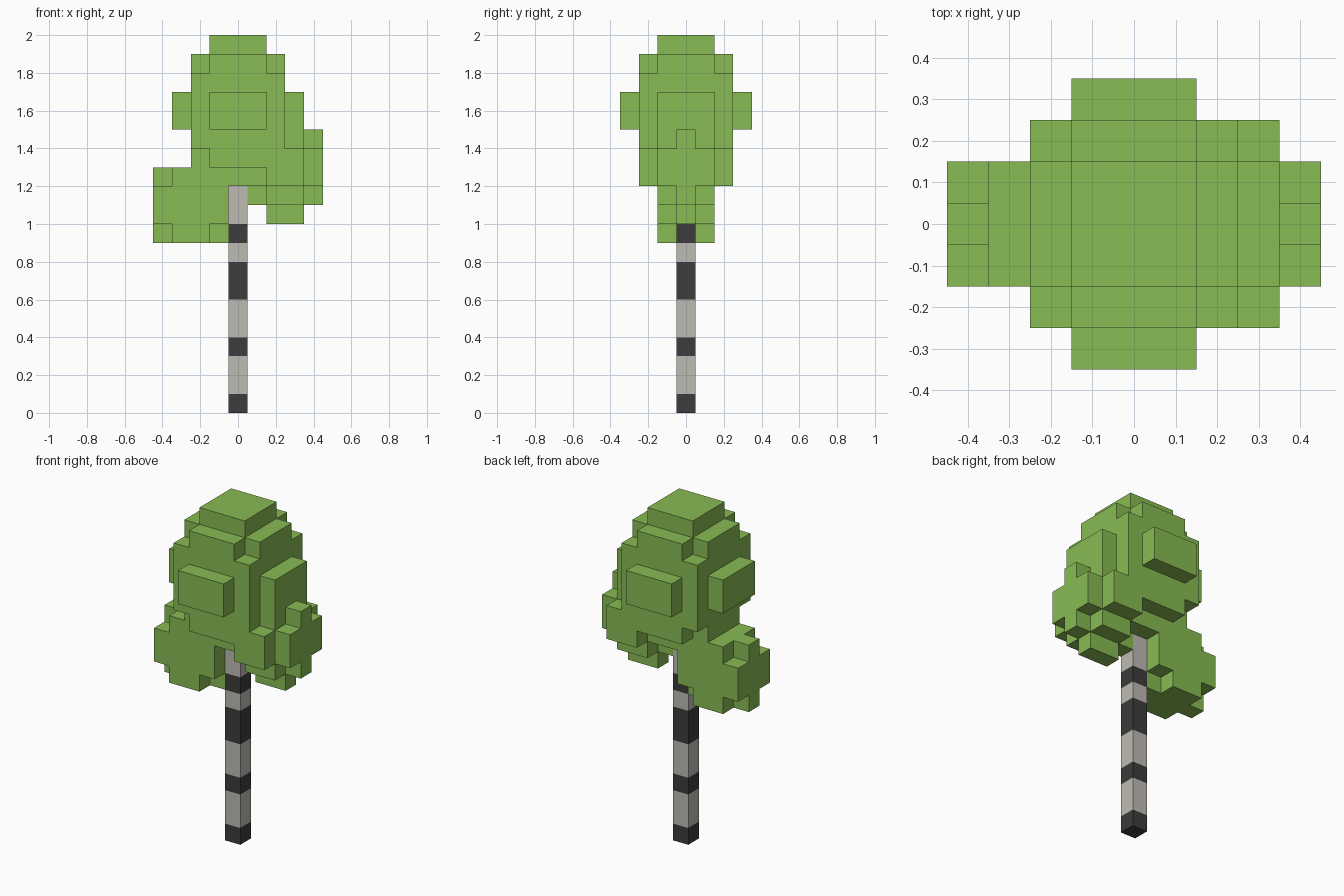
import bpy, bmesh
from mathutils import Vector

if "Cube" in bpy.data.objects:
    bpy.data.objects.remove(bpy.data.objects["Cube"], do_unlink=True)

CELL = 0.1  # size of one block


def material(name, rgb):
    """Flat material from 0-255 sRGB values."""
    lin = [((c / 255 + 0.055) / 1.055) ** 2.4 for c in rgb] + [1.0]
    mat = bpy.data.materials.new(name)
    mat.use_nodes = True
    mat.diffuse_color = lin
    bsdf = mat.node_tree.nodes["Principled BSDF"]
    bsdf.inputs["Base Color"].default_value = lin
    bsdf.inputs["Roughness"].default_value = 1.0
    return mat


def box_cells(centre, size):
    """Block cells filled by a box; size is counted in blocks."""
    lo = [round(c / CELL - s / 2 + o) for c, s, o in zip(centre, size, (0.5, 0.5, 0))]
    return {(lo[0] + i, lo[1] + j, lo[2] + k)
            for i in range(size[0]) for j in range(size[1]) for k in range(size[2])}


def block_object(name, cells, neighbours, mats, pick=lambda z: 0):
    """Mesh of the exposed block sides; pick gives the material by height."""
    bm = bmesh.new()
    for cell in sorted(cells):
        mid = Vector((cell[0], cell[1], cell[2] + 0.5)) * CELL
        for axis in range(3):
            for sign in (-1, 1):
                step = [0, 0, 0]
                step[axis] = sign
                if tuple(a + b for a, b in zip(cell, step)) in cells | neighbours:
                    continue
                n = Vector(step)
                u = Vector([float(i == (axis + 1) % 3) for i in range(3)])
                v = n.cross(u)
                h = CELL / 2
                face = bm.faces.new([bm.verts.new(mid + (n + a * u + b * v) * h)
                                     for a, b in ((-1, -1), (1, -1), (1, 1), (-1, 1))])
                face.material_index = pick(cell[2])
    bmesh.ops.remove_doubles(bm, verts=bm.verts, dist=0.001)
    mesh = bpy.data.meshes.new(name)
    bm.to_mesh(mesh)
    bm.free()
    for m in mats:
        mesh.materials.append(m)
    obj = bpy.data.objects.new(name, mesh)
    bpy.context.collection.objects.link(obj)
    return obj


leaf = material("leaf green", (136, 187, 83))
bark = material("pale bark", (191, 187, 180))
band = material("dark bark", (60, 60, 60))

# Rounded leaf clusters: centre, then the crossing boxes (in blocks)
clusters = [
    # main crown
    ((0, 0, 1.6), [(3, 3, 8), (5, 3, 6), (3, 5, 6), (5, 5, 4), (7, 3, 2), (3, 7, 2)]),
    # left cluster
    ((0.25, 0, 1.3), [(2, 5, 2), (4, 3, 2), (4, 1, 4), (2, 3, 4), (2, 1, 6)]),
    # right, lower cluster
    ((-0.25, 0, 1.1), [(4, 3, 2), (2, 3, 4), (4, 1, 4)]),
]
leaves = set()
for centre, boxes in clusters:
    for size in boxes:
        leaves |= box_cells(centre, size)

# Trunk column with dark bands at some heights
trunk = {(0, 0, k) for k in range(12)}
dark_rows = {0, 3, 6, 7, 9}

block_object("foliage", leaves, trunk, [leaf])
block_object("trunk", trunk, leaves, [bark, band], lambda z: int(z in dark_rows))
